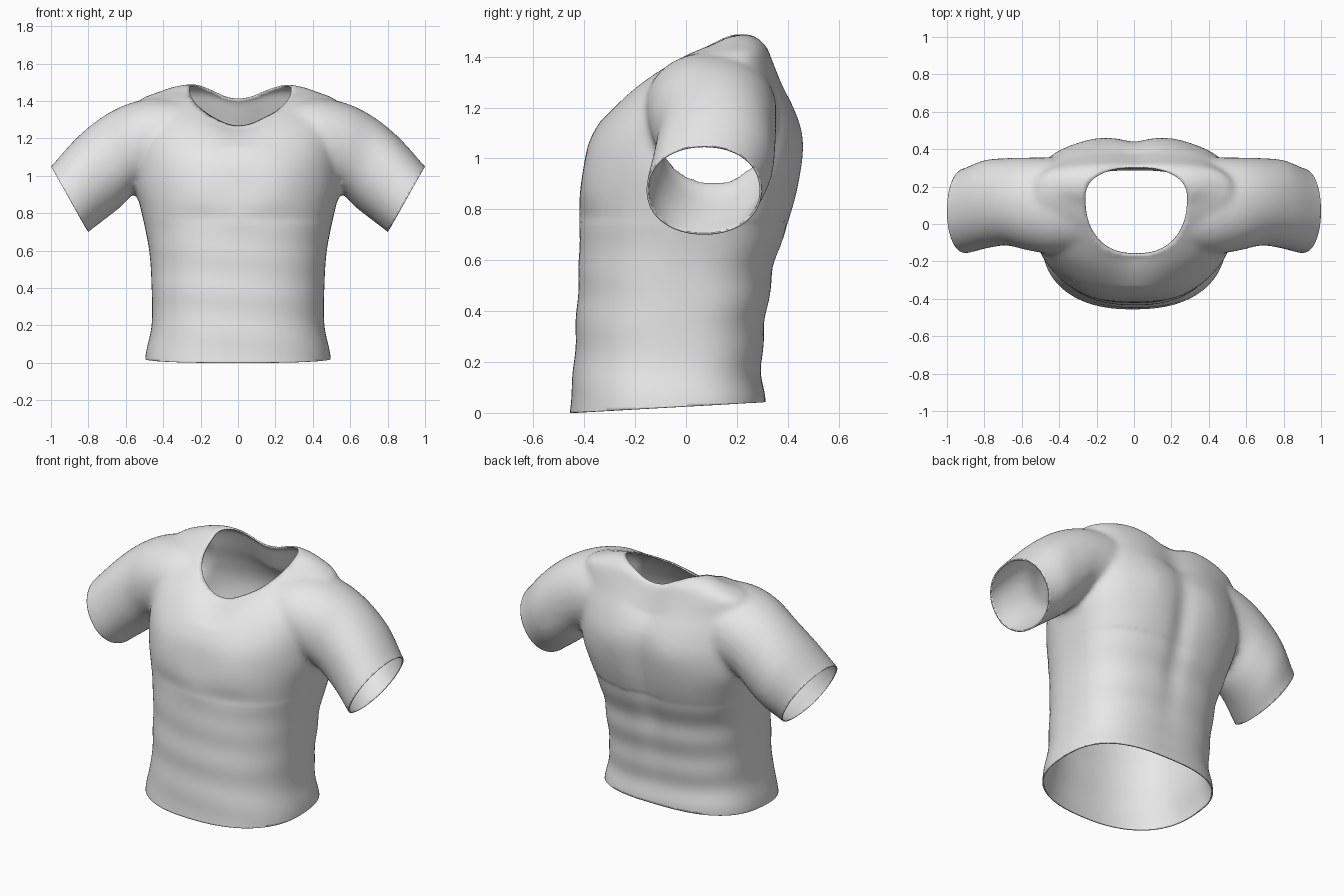
import bpy, bmesh, math
from mathutils import Vector

if "Cube" in bpy.data.objects:
    bpy.data.objects.remove(bpy.data.objects["Cube"])


def spline(rows, steps):
    """Catmull-Rom interpolation through rows of numbers."""
    out = []
    for i in range(len(rows) - 1):
        p0, p1 = rows[max(i - 1, 0)], rows[i]
        p2, p3 = rows[i + 1], rows[min(i + 2, len(rows) - 1)]
        for k in range(steps):
            t = k / steps
            out.append([0.5 * (2 * b + (c - a) * t + (2 * a - 5 * b + 4 * c - d) * t * t
                               + (3 * b - a - 3 * c + d) * t ** 3)
                        for a, b, c, d in zip(p0, p1, p2, p3)])
    return out + [list(rows[-1])]


def loft(bm, rings):
    """Closed tube through rings of points."""
    loops = [[bm.verts.new(p) for p in r] for r in rings]
    n = len(loops[0])
    for a, b in zip(loops, loops[1:]):
        for i in range(n):
            j = (i + 1) % n
            bm.faces.new((a[i], a[j], b[j], b[i]))
    bm.faces.new(loops[0][::-1])
    bm.faces.new(loops[-1])


def spow(v, p):
    return math.copysign(abs(v) ** p, v)


N = 64
ANGLES = [2 * math.pi * i / N for i in range(N)]

# Torso sections: height, half width, front y, back y, widest y
TORSO = [(-0.12, 0.50, -0.46, 0.31, -0.06), (0.04, 0.495, -0.455, 0.31, -0.06),
         (0.2, 0.462, -0.44, 0.298, -0.05), (0.4, 0.462, -0.43, 0.32, -0.03),
         (0.6, 0.475, -0.42, 0.355, 0.0), (0.8, 0.515, -0.422, 0.42, 0.06),
         (0.95, 0.55, -0.405, 0.45, 0.1), (1.08, 0.55, -0.375, 0.457, 0.1),
         (1.2, 0.55, -0.295, 0.425, 0.1), (1.3, 0.55, -0.19, 0.38, 0.12),
         (1.4, 0.53, -0.03, 0.34, 0.17), (1.45, 0.42, 0.08, 0.32, 0.2),
         (1.482, 0.32, 0.13, 0.285, 0.21), (1.497, 0.2, 0.16, 0.26, 0.21)]

# Sleeve sections: top x, top z, bottom x, bottom z, front y, back y
SLEEVE = [(0.3, 1.41, 0.3, 1.0, -0.15, 0.34), (0.45, 1.415, 0.42, 0.96, -0.16, 0.355),
          (0.6, 1.38, 0.54, 0.92, -0.14, 0.355), (0.74, 1.305, 0.62, 0.84, -0.115, 0.352),
          (0.87, 1.195, 0.715, 0.765, -0.13, 0.342), (1.0, 1.05, 0.80, 0.70, -0.157, 0.297),
          (1.06, 0.99, 0.86, 0.65, -0.157, 0.29)]

bm = bmesh.new()
rings = []
for z, w, yf, yb, yc in spline(TORSO, 5):
    ring = []
    for a in ANGLES:
        c, s = math.cos(a), math.sin(a)
        p = 0.74 if s > 0 else 0.85
        depth = (yb - yc) if s > 0 else (yc - yf)
        ring.append((w * spow(c, p), yc + depth * spow(s, p), z))
    rings.append(ring)
loft(bm, rings)

for side in (1, -1):
    rings = []
    for tx, tz, bx, bz, yf, yb in spline(SLEEVE, 5):
        ring = []
        for a in ANGLES:
            k = 0.5 + 0.5 * spow(math.cos(a), 0.94)
            y = (yf + yb) / 2 + (yb - yf) / 2 * spow(math.sin(a), 0.94)
            ring.append((side * (bx + (tx - bx) * k), y, bz + (tz - bz) * k))
        rings.append(ring)
    loft(bm, rings)
bmesh.ops.recalc_face_normals(bm, faces=bm.faces)

# Fuse torso and sleeves into one smooth skin
mesh = bpy.data.meshes.new("shirt")
bm.to_mesh(mesh)
bm.free()
shirt = bpy.data.objects.new("shirt", mesh)
bpy.context.collection.objects.link(shirt)
rm = shirt.modifiers.new("fuse", 'REMESH')
rm.mode = 'VOXEL'
rm.voxel_size = 0.016
sm = shirt.modifiers.new("relax", 'SMOOTH')
sm.factor = 0.5
sm.iterations = 12
skin = bpy.data.meshes.new_from_object(shirt.evaluated_get(bpy.context.evaluated_depsgraph_get()))
shirt.modifiers.clear()
shirt.data = skin
skin.name = "shirt"


def bump(v, centre, width):
    return math.exp(-((v - centre) / width) ** 2)


bm = bmesh.new()
bm.from_mesh(skin)

# Soft body shapes: neck dip, spine groove, chest and cloth folds
for v in bm.verts:
    x, y, z = v.co
    if z > 1.15:
        v.co.z -= 0.05 * bump(x, 0, 0.14) * min(1, (z - 1.15) / 0.15)
    if abs(x) < 0.5:
        if y > 0.15:
            v.co.y -= 0.022 * bump(x, 0, 0.07) * bump(z, 0.85, 0.4)
            v.co.y += 0.008 * bump(abs(x), 0.2, 0.1) * bump(z, 1.05, 0.2)
        elif y < -0.15:
            v.co.y -= 0.010 * bump(abs(x), 0.22, 0.13) * bump(z, 0.95, 0.12)
            v.co.y += 0.010 * bump(z, 0.77, 0.06) * bump(abs(x), 0.2, 0.2)
        if z < 0.75:
            v.co.y += 0.004 * math.sin(z * 30 + 2 * x) * (1 if y > 0 else 0.6)

# Hem opening
bmesh.ops.bisect_plane(bm, geom=bm.verts[:] + bm.edges[:] + bm.faces[:],
                       plane_co=(0, 0, 0.025), plane_no=(0, 0.055, -1), clear_outer=True)

# Sleeve openings
for side in (1, -1):
    faces = [f for f in bm.faces if f.calc_center_median().x * side > 0.62]
    geom = faces + list({e for f in faces for e in f.edges}) + list({v for f in faces for v in f.verts})
    bmesh.ops.bisect_plane(bm, geom=geom, plane_co=(side * 0.9, 0, 0.875),
                           plane_no=(side * 0.868, 0, -0.496), clear_outer=True)

# Neck opening: an egg shape seen from above
CX, CY = 0.012, 0.14


def neck_scale(co):
    ry = 0.165 if co.y > CY else 0.30
    n = 2.3
    return (abs((co.x - CX) / 0.272) ** n + abs((co.y - CY) / ry) ** n) ** (1 / n)


bmesh.ops.delete(bm, geom=[v for v in bm.verts if v.co.z > 1.15 and neck_scale(v.co) < 1],
                 context='VERTS')
rim = [v for v in bm.verts if v.is_boundary and v.co.z > 1.15 and abs(v.co.x) < 0.45]
for _ in range(8):
    new = {}
    for v in rim:
        near = [e.other_vert(v).co for e in v.link_edges if e.is_boundary]
        new[v] = v.co * 0.5 + sum(near, Vector()) / len(near) * 0.5
    for v, co in new.items():
        s = neck_scale(co)
        v.co = (CX + (co.x - CX) / s, CY + (co.y - CY) / s, co.z)

low = min(v.co.z for v in bm.verts)
for v in bm.verts:
    v.co.z -= low
for f in bm.faces:
    f.smooth = True
bm.to_mesh(skin)
bm.free()

# Cloth thickness
sol = shirt.modifiers.new("cloth_thickness", 'SOLIDIFY')
sol.thickness = 0.008
sol.offset = -1

mat = bpy.data.materials.new("light grey cloth")
mat.diffuse_color = (0.8, 0.8, 0.8, 1)
mat.use_nodes = True
mat.node_tree.nodes["Principled BSDF"].inputs["Base Color"].default_value = mat.diffuse_color
skin.materials.clear()
skin.materials.append(mat)
